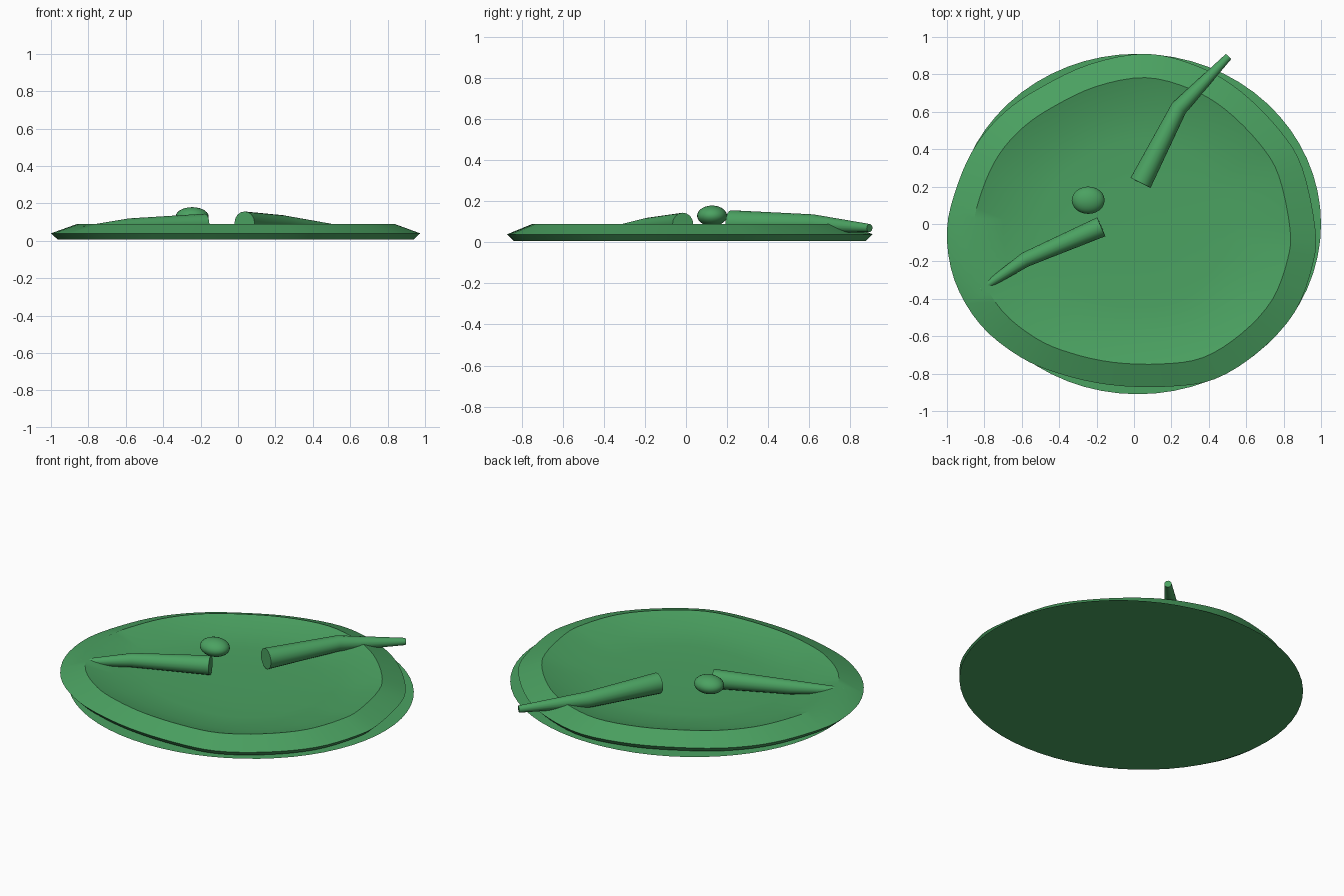
import bpy, bmesh, math
from mathutils import Vector

if "Cube" in bpy.data.objects:
    bpy.data.objects.remove(bpy.data.objects["Cube"])

green = bpy.data.materials.new("green")
green.diffuse_color = (0.07, 0.36, 0.12, 1)
green.use_nodes = True
green.node_tree.nodes["Principled BSDF"].inputs["Base Color"].default_value = green.diffuse_color


def finish(obj, angle=35):
    obj.data.materials.append(green)
    bpy.ops.object.select_all(action='DESELECT')
    obj.select_set(True)
    bpy.context.view_layer.objects.active = obj
    bpy.ops.object.shade_smooth_by_angle(angle=math.radians(angle))
    return obj


def mesh_object(name, bm):
    bmesh.ops.recalc_face_normals(bm, faces=bm.faces)
    me = bpy.data.meshes.new(name)
    bm.to_mesh(me)
    bm.free()
    obj = bpy.data.objects.new(name, me)
    bpy.context.collection.objects.link(obj)
    return finish(obj)


def smooth_loop(pts, steps=4):
    """Closed Catmull-Rom outline through the points."""
    out, n = [], len(pts)
    for i in range(n):
        a, b, c, d = (Vector(pts[(i + k) % n]) for k in (-1, 0, 1, 2))
        for s in range(steps):
            t = s / steps
            out.append(0.5 * (2 * b + (c - a) * t + (2 * a - 5 * b + 4 * c - d) * t * t
                              + (3 * b - a - 3 * c + d) * t ** 3))
    return out


def bridge(bm, a, b):
    for i in range(len(a)):
        j = (i + 1) % len(a)
        bm.faces.new((a[i], a[j], b[j], b[i]))


# Lumpy dish: one outline, scaled through a rim profile
outline = smooth_loop([
    (.97, -.03), (.90, .30), (.78, .50), (.57, .71), (.35, .84), (.07, .91),
    (-.235, .855), (-.50, .73), (-.69, .60), (-.84, .43), (-.94, .22),
    (-1, -.03), (-.96, -.30), (-.82, -.54), (-.61, -.71), (-.40, -.80),
    (-.13, -.86), (.17, -.87), (.43, -.83), (.67, -.68), (.86, -.47), (.955, -.22)])
profile = [(.965, .008), (1, .04), (.86, .09), (.70, .047), (.5, .032), (.2, .03)]
bm = bmesh.new()
rings = [[bm.verts.new((p.x * s, p.y * s, z)) for p in outline] for s, z in profile]
for lower, upper in zip(rings, rings[1:]):
    bridge(bm, lower, upper)
bm.faces.new(rings[0])
bm.faces.new(rings[-1])
mesh_object("dish", bm)

# Thin flat sheet beneath the dish
bm = bmesh.new()
bm.faces.new([bm.verts.new((.02 + .98 * math.cos(a), .91 * math.sin(a), 0))
              for a in (2 * math.pi * i / 64 for i in range(64))])
mesh_object("base_sheet", bm)


# Tapered bent stalks lying in the dish
def stalk(name, path, sides=16):
    bm = bmesh.new()
    pts = [Vector(p[:3]) for p in path]
    rings = []
    for i, p in enumerate(pts):
        d = (pts[min(i + 1, len(pts) - 1)] - pts[max(i - 1, 0)]).normalized()
        side = d.cross(Vector((0, 0, 1))).normalized()
        up = side.cross(d)
        r = path[i][3]
        rings.append([bm.verts.new(p + r * (math.cos(a) * side + math.sin(a) * up))
                      for a in (2 * math.pi * k / sides for k in range(sides))])
    for a, b in zip(rings, rings[1:]):
        bridge(bm, a, b)
    bm.faces.new(rings[0])
    bm.faces.new(rings[-1])
    mesh_object(name, bm)


stalk("long_stalk", [(.035, .22, .097, .06), (.24, .62, .092, .045), (.505, .895, .07, .02)])
stalk("short_stalk", [(-.175, -.015, .09, .055), (-.58, -.19, .08, .04), (-.82, -.35, .063, .017)])

# Flattened berry
bpy.ops.mesh.primitive_uv_sphere_add(segments=24, ring_count=14, location=(-.245, .127, .13))
berry = bpy.context.object
berry.name = "berry"
berry.scale = (.088, .073, .05)
bpy.ops.object.transform_apply(location=False, rotation=False, scale=True)
finish(berry)
